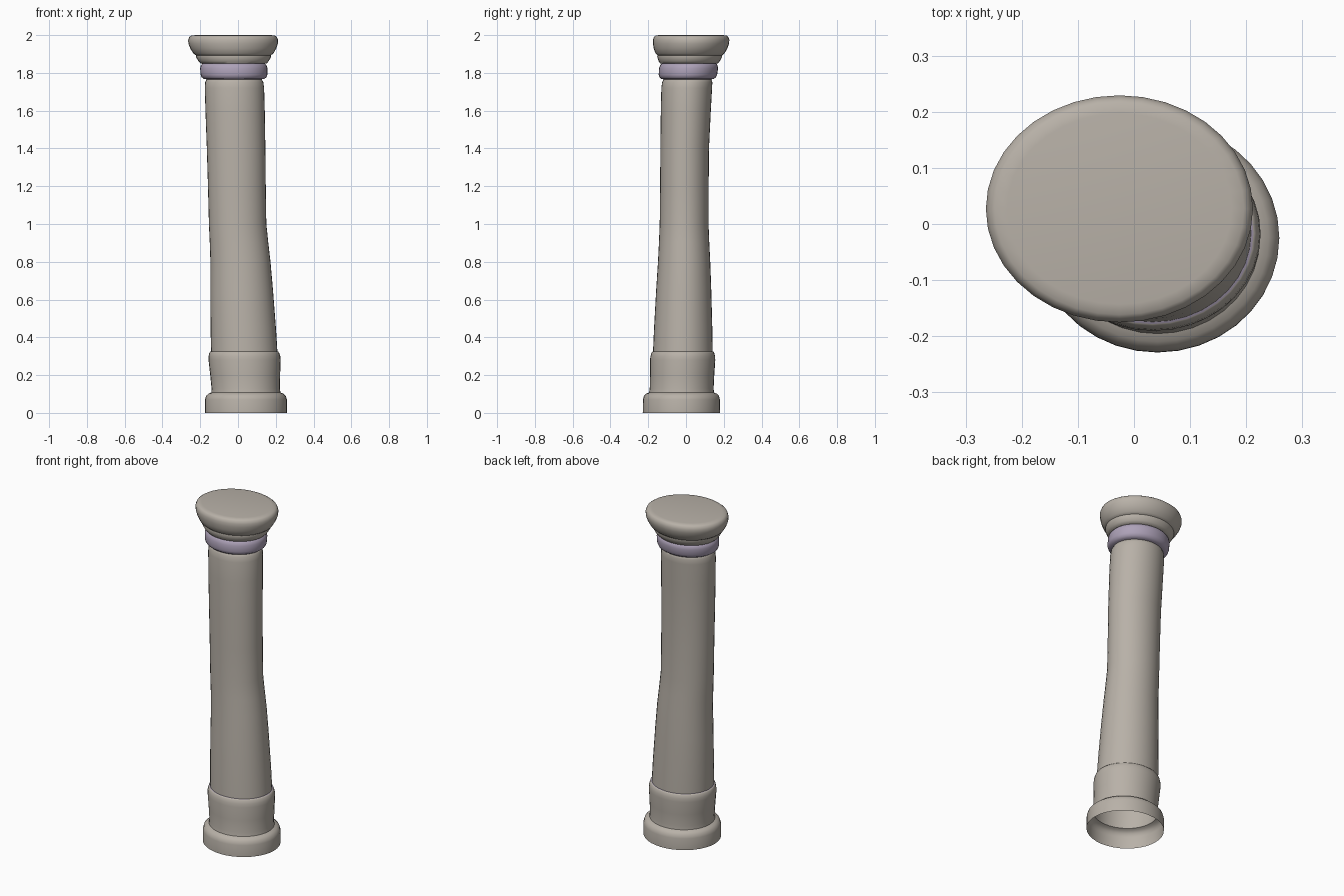
import bpy
import bmesh
from math import cos, sin, tau, radians

SIDES = 36

default_cube = bpy.data.objects.get("Cube")
if default_cube:
    bpy.data.objects.remove(default_cube, do_unlink=True)


def make_material(name, colour):
    mat = bpy.data.materials.new(name)
    mat.use_nodes = True
    mat.diffuse_color = (*colour, 1)
    shader = mat.node_tree.nodes["Principled BSDF"]
    shader.inputs["Base Color"].default_value = (*colour, 1)
    shader.inputs["Roughness"].default_value = 0.8
    return mat


stone = make_material("warm grey stone", (0.48, 0.44, 0.39))
lilac = make_material("lilac trim", (0.42, 0.36, 0.48))

# Crooked centre line: height, centre x, centre y, depth to width ratio
SPINE = [
    (0, 0.042, -0.025, 0.94),
    (0.1, 0.042, -0.024, 0.94),
    (0.3, 0.034, -0.017, 0.9),
    (0.8, 0.013, -0.01, 0.87),
    (1.0, -0.002, -0.01, 0.85),
    (1.4, -0.01, -0.007, 0.83),
    (1.7, -0.018, 0.002, 0.85),
    (1.81, -0.022, 0.012, 0.88),
    (1.96, -0.026, 0.027, 0.85),
    (2.0, -0.026, 0.027, 0.85),
]


def spine_at(z):
    """Interpolate centre and depth ratio at a height."""
    for low, high in zip(SPINE, SPINE[1:]):
        if z <= high[0]:
            t = (z - low[0]) / (high[0] - low[0])
            return [a + (b - a) * t for a, b in zip(low[1:], high[1:])]
    return SPINE[-1][1:]


def turned_part(name, profile, material, cap_top=False, trim=None):
    """Loft oval rings along the crooked centre line from (height, radius) pairs."""
    bm = bmesh.new()
    rings = []
    for z, radius in profile:
        cx, cy, ratio = spine_at(z)
        ring = []
        for i in range(SIDES):
            angle = tau * i / SIDES
            ring.append(bm.verts.new((cx + radius * cos(angle),
                                      cy + radius * ratio * sin(angle), z)))
        rings.append(ring)
    for lower, upper in zip(rings, rings[1:]):
        for i in range(SIDES):
            j = (i + 1) % SIDES
            bm.faces.new((lower[i], lower[j], upper[j], upper[i]))
    if cap_top:
        bm.faces.new(rings[-1])

    mesh = bpy.data.meshes.new(name)
    bm.normal_update()
    # Upward ledge near the top takes the trim colour
    if trim:
        for face in bm.faces:
            ledge = face.normal.z > 0.8 and face.calc_center_median().z > trim
            face.material_index = int(ledge)
    bm.to_mesh(mesh)
    bm.free()
    mesh.materials.append(material)
    if trim:
        mesh.materials.append(lilac)
    part = bpy.data.objects.new(name, mesh)
    bpy.context.collection.objects.link(part)

    bpy.ops.object.select_all(action="DESELECT")
    part.select_set(True)
    bpy.context.view_layer.objects.active = part
    bpy.ops.object.shade_smooth_by_angle(angle=radians(50))
    return part


# Hollow foot and plinth, with a lilac ledge around the shaft
turned_part("base_plinth", [
    (0, 0.217), (0.07, 0.217), (0.09, 0.211), (0.102, 0.198), (0.108, 0.183),
    (0.13, 0.181), (0.2, 0.185), (0.28, 0.191), (0.3, 0.19),
    (0.318, 0.185), (0.324, 0.18), (0.326, 0.165),
], stone, trim=0.323)

# Long shaft, flared at the foot and rounded at the head
turned_part("shaft", [
    (0.31, 0.176), (0.45, 0.173), (0.65, 0.166), (0.8, 0.159), (0.9, 0.155),
    (1.0, 0.152), (1.2, 0.153), (1.4, 0.155), (1.6, 0.157), (1.72, 0.157),
    (1.75, 0.154), (1.768, 0.145), (1.775, 0.13),
], stone, cap_top=True)

# Rounded lilac collar
turned_part("collar", [
    (1.765, 0.13), (1.767, 0.158), (1.776, 0.171), (1.79, 0.177),
    (1.825, 0.178), (1.84, 0.174), (1.849, 0.166), (1.852, 0.14),
], lilac, cap_top=True)

# Neck moulding below the capital
turned_part("neck", [
    (1.848, 0.15), (1.85, 0.175), (1.862, 0.186), (1.885, 0.199),
    (1.896, 0.198), (1.902, 0.17),
], stone, cap_top=True)

# Broad capital slab with soft rim
turned_part("capital", [
    (1.888, 0.17), (1.891, 0.196), (1.903, 0.212), (1.93, 0.228),
    (1.955, 0.237), (1.975, 0.238), (1.99, 0.232), (1.997, 0.222),
    (2.0, 0.2),
], stone, cap_top=True)
